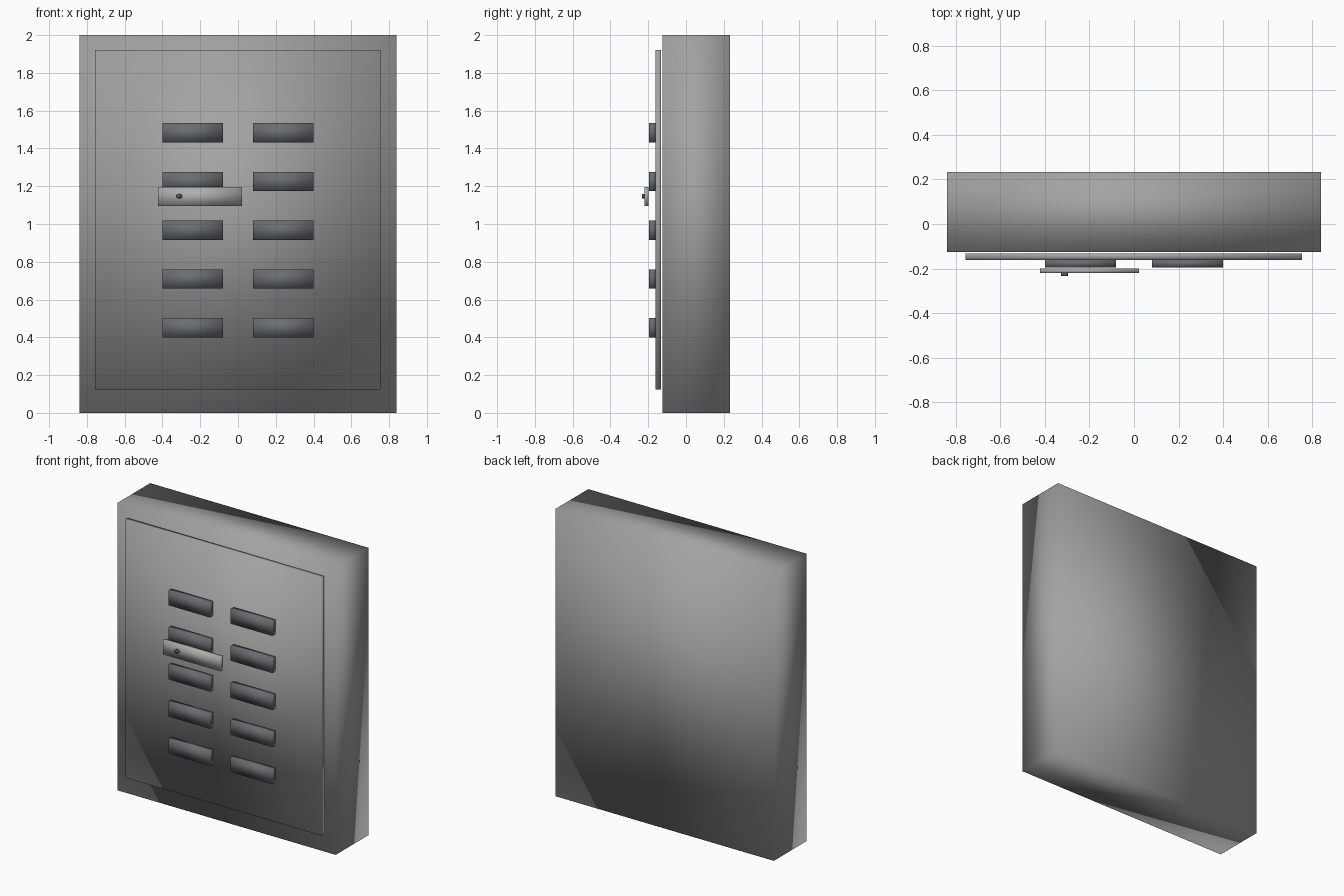
import bpy
import bmesh
from mathutils import Matrix, Vector

cube = bpy.data.objects.get("Cube")
if cube:
    bpy.data.objects.remove(cube, do_unlink=True)


def material(name, rgb):
    mat = bpy.data.materials.new(name)
    mat.use_nodes = True
    mat.diffuse_color = (*rgb, 1)
    mat.node_tree.nodes["Principled BSDF"].inputs["Base Color"].default_value = (*rgb, 1)
    return mat


def finish(name, bm, mat):
    """Turn the bmesh into a softly shaded object."""
    mesh = bpy.data.meshes.new(name)
    bmesh.ops.recalc_face_normals(bm, faces=bm.faces)
    for face in bm.faces:
        face.smooth = True
    bm.to_mesh(mesh)
    bm.free()
    mesh.materials.append(mat)
    obj = bpy.data.objects.new(name, mesh)
    bpy.context.collection.objects.link(obj)
    return obj


def box(name, x, y, z, mat):
    """Box from (low, high) pairs along each axis."""
    low, high = (Vector(corner) for corner in zip(x, y, z))
    bm = bmesh.new()
    bmesh.ops.create_cube(bm, size=1)
    bmesh.ops.scale(bm, vec=high - low, verts=bm.verts)
    bmesh.ops.translate(bm, vec=(low + high) / 2, verts=bm.verts)
    return finish(name, bm, mat)


steel = material("grey steel", (0.36, 0.37, 0.36))
slate = material("dark slate grey", (0.14, 0.15, 0.165))
bright = material("light grey metal", (0.42, 0.42, 0.41))
dark = material("dark keyhole", (0.09, 0.09, 0.09))

# Cabinet and its door, which stands just clear of the front
box("cabinet_body", (-0.84, 0.84), (-0.125, 0.234), (0, 2), steel)
box("door_panel", (-0.756, 0.754), (-0.161, -0.132), (0.125, 1.92), steel)

# Two columns of raised vent slats
for row in range(5):
    z = 0.451 + 0.258 * row
    for side, x in (("right", (-0.4, -0.08)), ("left", (0.08, 0.4))):
        box(f"vent_slat_{side}_{row + 1}", x, (-0.195, -0.161),
            (z - 0.051, z + 0.051), slate)

# Latch handle
box("latch_handle", (-0.423, 0.022), (-0.221, -0.199), (1.094, 1.195), bright)

# Oval lock pin on the handle
bm = bmesh.new()
bmesh.ops.create_cone(bm, cap_ends=True, segments=16, radius1=0.5, radius2=0.5, depth=1)
bmesh.ops.rotate(bm, matrix=Matrix.Rotation(1.5708, 3, 'X'), verts=bm.verts)
bmesh.ops.scale(bm, vec=(0.033, 0.013, 0.026), verts=bm.verts)
bmesh.ops.translate(bm, vec=(-0.312, -0.2275, 1.147), verts=bm.verts)
finish("lock_pin", bm, dark)
